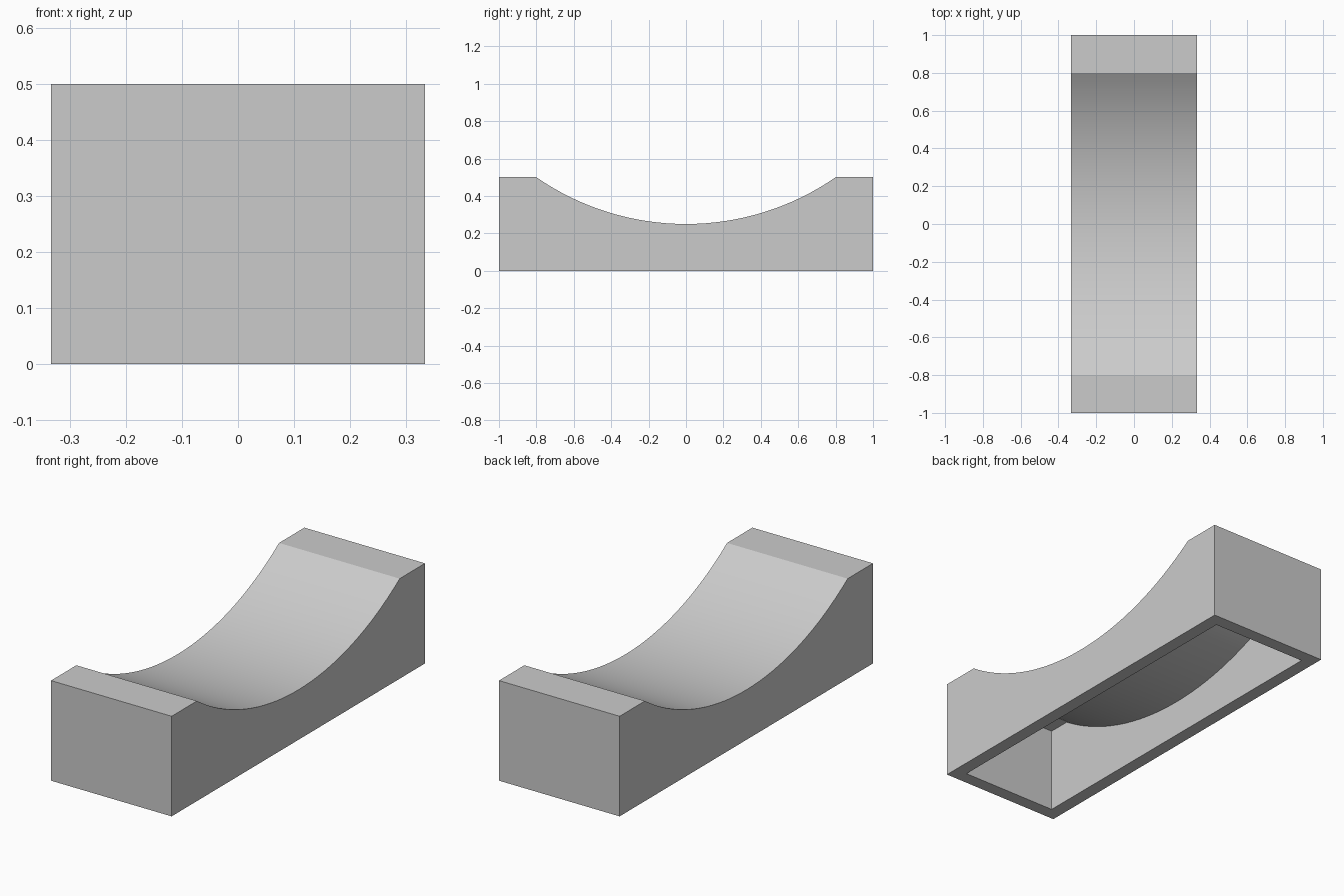
import bpy, bmesh, math

old = bpy.data.objects.get("Cube")
if old:
    bpy.data.objects.remove(old, do_unlink=True)

WALL = 1 / 15
HALF_WIDTH, HALF_LENGTH, HEIGHT = 1 / 3, 1.0, 0.5
HALF_DIP, DIP = 0.8, 0.25
RADIUS = (HALF_DIP ** 2 + DIP ** 2) / (2 * DIP)
CENTRE_Z = HEIGHT - DIP + RADIUS
SEGMENTS = 32


def side_profile(inset):
    """Block outline in y, z with a circular dip, open along the bottom."""
    end, top, radius = HALF_LENGTH - inset, HEIGHT - inset, RADIUS + inset
    sweep = math.acos((CENTRE_Z - top) / radius)
    angles = [sweep * (2 * i / SEGMENTS - 1) for i in range(SEGMENTS + 1)]
    arc = [(radius * math.sin(a), CENTRE_Z - radius * math.cos(a)) for a in angles]
    return [(-end, 0), (-end, top)] + arc + [(end, top), (end, 0)]


def add_shell(bm, inset):
    """Extrude the profile across the width; return the bottom corner loop."""
    profile = side_profile(inset)
    x = HALF_WIDTH - inset
    right, left = [[bm.verts.new((s * x, y, z)) for y, z in profile] for s in (-1, 1)]
    bm.faces.new(right)
    bm.faces.new(left)
    for i in range(len(profile) - 1):
        bm.faces.new((right[i], right[i + 1], left[i + 1], left[i]))
    return [right[0], left[0], left[-1], right[-1]]


# Hollow block: outer shell, inner cavity and the rim joining them
bm = bmesh.new()
outer = add_shell(bm, 0)
inner = add_shell(bm, WALL)
for i in range(4):
    j = (i + 1) % 4
    bm.faces.new((outer[i], outer[j], inner[j], inner[i]))
bmesh.ops.recalc_face_normals(bm, faces=bm.faces)
mesh = bpy.data.meshes.new("curved_block")
bm.to_mesh(mesh)
bm.free()
block = bpy.data.objects.new("curved_block", mesh)
bpy.context.collection.objects.link(block)

# Plain grey
grey = bpy.data.materials.new("light_grey")
grey.use_nodes = True
colour = (0.6, 0.6, 0.6, 1)
grey.diffuse_color = colour
grey.node_tree.nodes["Principled BSDF"].inputs["Base Color"].default_value = colour
mesh.materials.append(grey)

# Smooth dip with crisp edges
bpy.ops.object.select_all(action="DESELECT")
block.select_set(True)
bpy.context.view_layer.objects.active = block
bpy.ops.object.shade_smooth_by_angle(angle=math.radians(20))
